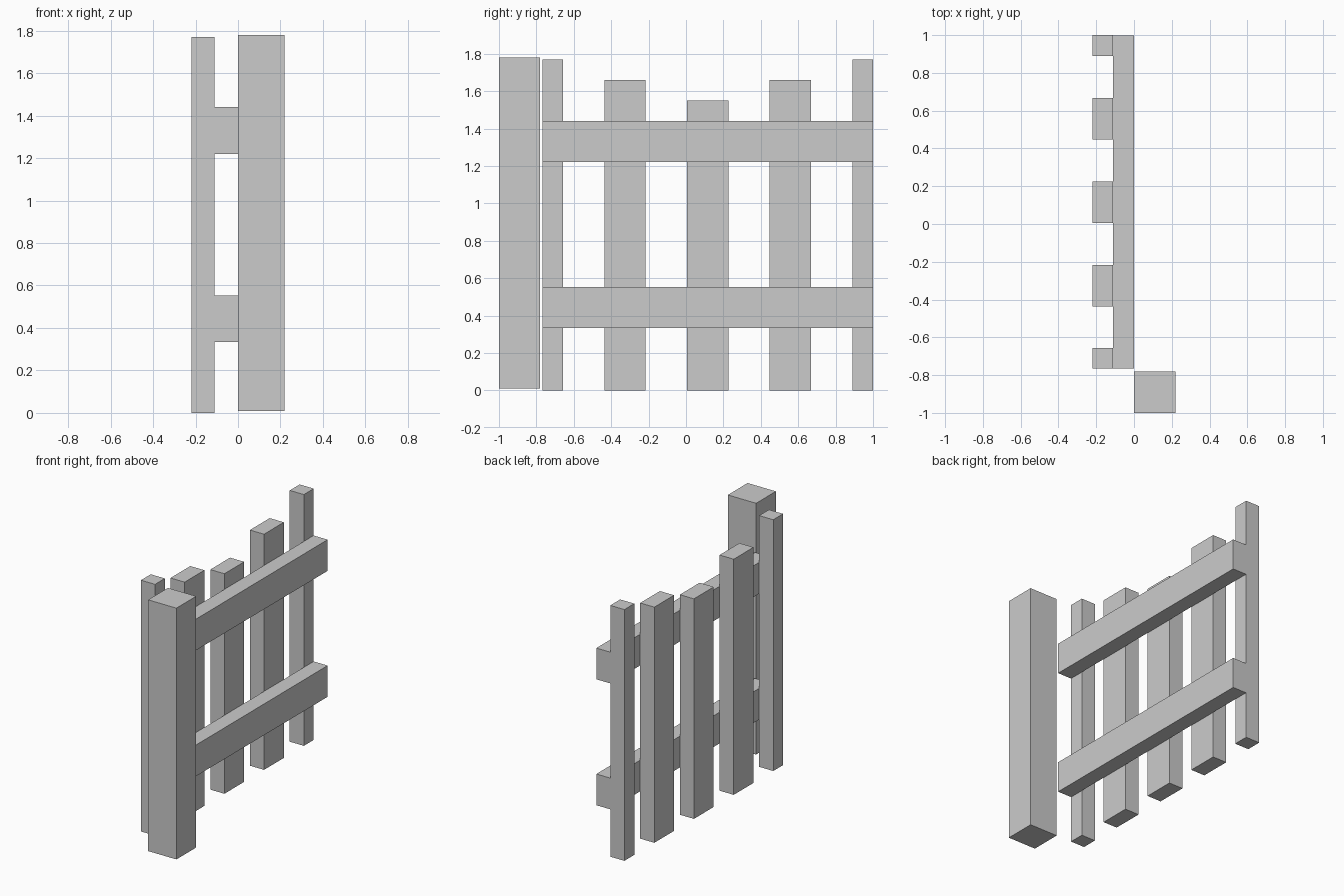
import bpy

old = bpy.data.objects.get("Cube")
if old:
    bpy.data.objects.remove(old, do_unlink=True)

grey = bpy.data.materials.new("plain_grey")
grey.use_nodes = True
colour = (0.6, 0.6, 0.6, 1.0)
grey.diffuse_color = colour
grey.node_tree.nodes["Principled BSDF"].inputs["Base Color"].default_value = colour


def box(name, x, y, z):
    """Axis-aligned block from (low, high) ranges."""
    spans = (x, y, z)
    bpy.ops.mesh.primitive_cube_add(size=1)
    ob = bpy.context.object
    ob.name = name
    ob.data.name = name
    low = [s[0] for s in spans]
    size = [s[1] - s[0] for s in spans]
    for v in ob.data.vertices:
        v.co = [low[i] + (v.co[i] + 0.5) * size[i] for i in range(3)]
    ob.data.materials.append(grey)
    return ob


# Gate post
box("gate_post", (0, 0.22), (-1, -0.78), (0.01, 1.78))

# Horizontal rails
for name, z in (("lower_rail", 0.333), ("upper_rail", 1.22)):
    box(name, (-0.11, -0.001), (-0.766, 0.999), (z, z + 0.22))

# Vertical pickets, dipping toward the middle, half-width at the ends
pickets = (
    ("front_end_picket", -0.766, -0.657, 1.77),
    ("front_picket", -0.437, -0.217, 1.66),
    ("middle_picket", 0.006, 0.226, 1.55),
    ("back_picket", 0.447, 0.667, 1.66),
    ("back_end_picket", 0.89, 1.0, 1.77),
)
for name, y0, y1, top in pickets:
    box(name, (-0.22, -0.11), (y0, y1), (0, top))
